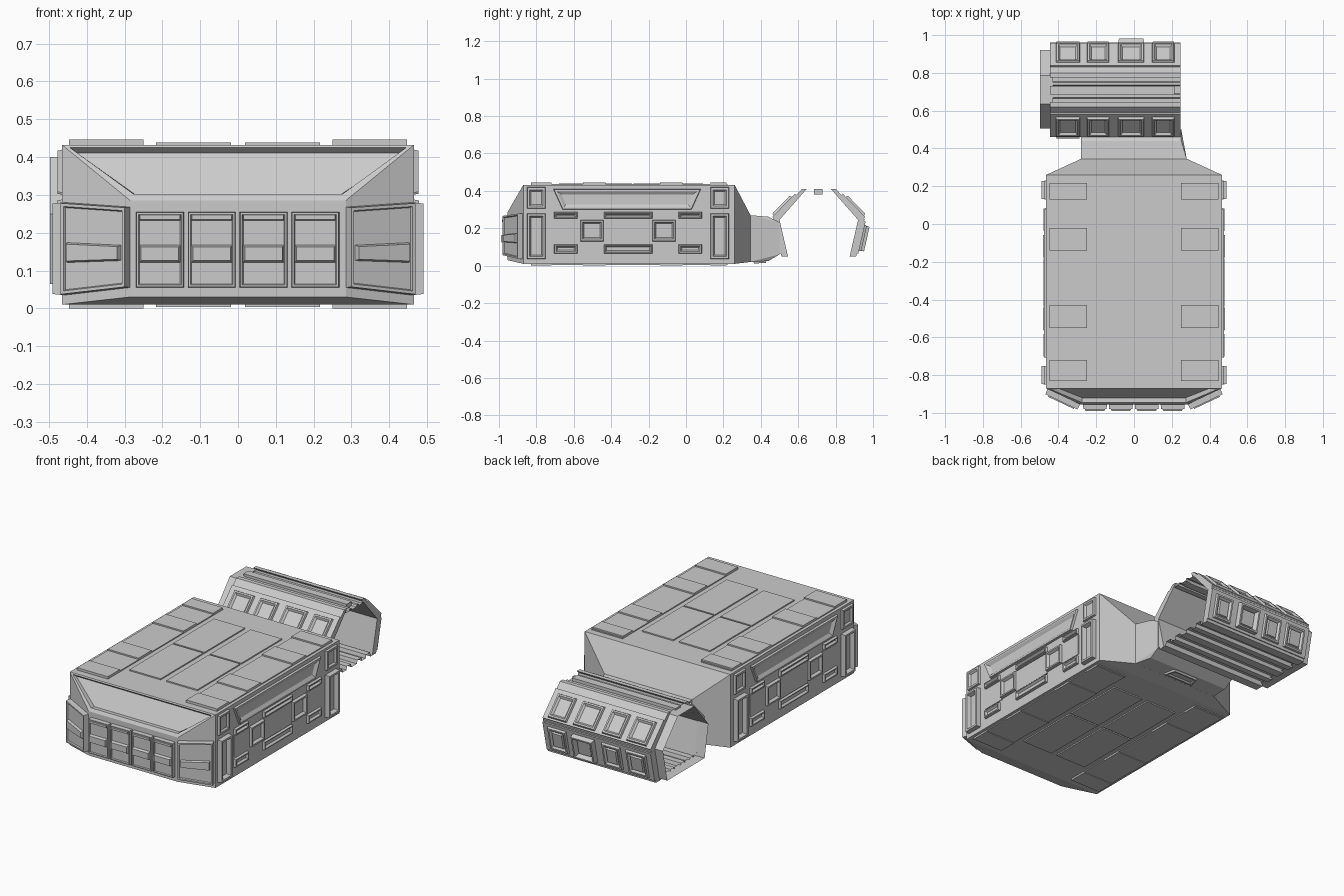
import bpy, bmesh
from mathutils import Vector as V

if "Cube" in bpy.data.objects:
    bpy.data.objects.remove(bpy.data.objects["Cube"])


def finish(name, bm):
    me = bpy.data.meshes.new(name)
    bm.to_mesh(me)
    bm.free()
    ob = bpy.data.objects.new(name, me)
    bpy.context.collection.objects.link(ob)
    return ob


def hull(pts):
    bm = bmesh.new()
    for p in pts:
        bm.verts.new(p)
    bmesh.ops.convex_hull(bm, input=bm.verts)
    bmesh.ops.dissolve_limit(bm, angle_limit=0.02, verts=bm.verts, edges=bm.edges)
    bmesh.ops.recalc_face_normals(bm, faces=bm.faces)
    return bm


def plate(bm, pts, out, steps):
    """Flat panel on a convex polygon; steps are (inset, height) rings, last one is filled."""
    pts = [V(p) for p in pts]
    n = (pts[1] - pts[0]).cross(pts[2] - pts[1]).normalized()
    if n.dot(V(out)) < 0:
        pts.reverse()
        n = -n
    k = len(pts)
    miters = []
    for i in range(k):
        a = n.cross((pts[i] - pts[i - 1]).normalized())
        b = n.cross((pts[(i + 1) % k] - pts[i]).normalized())
        miters.append((a + b) / (1 + a.dot(b)))
    rings = [[bm.verts.new(p + m * ins + n * h) for p, m in zip(pts, miters)] for ins, h in steps]
    for r, q in zip(rings, rings[1:]):
        for i in range(k):
            j = (i + 1) % k
            bm.faces.new((r[i], r[j], q[j], q[i]))
    bm.faces.new(rings[-1])


def ribbon(bm, prof, x0, x1, closed=False, caps=False):
    """Extrude a (y, z) profile along x."""
    a, b = ([bm.verts.new((x, y, z)) for y, z in prof] for x in (x0, x1))
    for i in range(len(prof) - (not closed)):
        j = (i + 1) % len(prof)
        bm.faces.new((a[i], a[j], b[j], b[i]))
    if caps:
        bm.faces.new(a)
        bm.faces.new(b[::-1])
        bmesh.ops.recalc_face_normals(bm, faces=bm.faces)


def flat(h):
    return [(0, -.002), (0, h)]


def window(h, w=.012):
    return [(0, -.002), (.003, h), (w, h), (w + .008, .003)]


# main hull with tapered back and recessed sloped front
pts = [(s * x, y, z) for s in (-1, 1) for x, y, z in (
    (.465, -.87, .432), (.465, -.87, .01), (.465, .26, .432), (.465, .26, .01),
    (.285, -.955, .285), (.285, -.955, .03), (.28, .345, .27), (.28, .345, .02))]
bm = hull(pts)
slope = [f for f in bm.faces if f.normal.y < -.2 and f.normal.z > .2]
bmesh.ops.inset_individual(bm, faces=slope, thickness=.022, depth=0)
bmesh.ops.inset_individual(bm, faces=slope, thickness=.012, depth=-.022)
finish("main_hull", bm)

# roof and belly plates
bm = bmesh.new()
for z, s in ((.432, 1), (.01, -1)):
    def deck(x0, x1, y0, y1, h):
        plate(bm, [(x0, y0, z), (x1, y0, z), (x1, y1, z), (x0, y1, z)], (0, 0, s), flat(h))
    for m in (-1, 1):
        deck(m * .25, m * .447, -.83, .222, .006)
        for y0, y1 in ((.13, .217), (-.14, -.02), (-.55, -.43), (-.83, -.72)):
            deck(m * .25, m * .447, y0, y1, .01 if s < 0 else .014)
        for y0, y1 in ((-.28, .09), (-.68, -.29)):
            deck(m * .018, m * .217, y0, y1, .007)
finish("roof_and_belly_plates", bm)

# side panels, symmetric about y = -0.31
bm = bmesh.new()
for s in (-1, 1):
    def side(y0, y1, z0, z1, steps, t=0):
        x = s * .465
        plate(bm, [(x, y0 + t, z0), (x, y1 - t, z0), (x, y1, z1), (x, y0, z1)], (s, 0, 0), steps)
    for m in (-1, 1):
        def pair(a, b, z0, z1, steps):
            side(*sorted((-.31 + m * a, -.31 + m * b)), z0, z1, steps)
        pair(.44, .54, .035, .28, window(.026, .014))
        pair(.44, .54, .305, .42, window(.012, .014))
        pair(.27, .395, .252, .288, window(.014, .008))
        pair(.13, .255, .13, .246, window(.018, .012))
        pair(.27, .395, .065, .115, window(.014, .01))
        pair(.255, .395, .125, .245, flat(.004))
    side(-.44, -.18, .252, .288, window(.014, .008))
    side(-.44, -.18, .065, .115, window(.014, .008))
    side(-.44, -.18, .12, .247, flat(.006))
    side(-.71, .08, .30, .41, [(0, -.002), (.003, .012), (.012, .012), (.028, .001)], .05)
finish("side_panels", bm)

# front grille panels and angled corner panels
bm = bmesh.new()
for i in range(4):
    x0 = -.27 + i * .137
    x1 = x0 + .127
    def front(z0, z1, steps, ins=0):
        plate(bm, [(x0 + ins, -.955, z0), (x1 - ins, -.955, z0), (x1 - ins, -.955, z1), (x0 + ins, -.955, z1)],
              (0, -1, 0), steps)
    front(.055, .255, [(0, -.002), (.002, .024), (.007, .024), (.010, .018)])
    front(.12, .168, [(0, .015), (.006, .034)], .008)
    front(.232, .25, [(0, .015), (.003, .03)], .008)
for s in (-1, 1):
    def corner(t0, t1, z0, z1, z2, z3, steps):
        a, b = V((s * .285, -.955, 0)), V((s * .465, -.87, 0))
        p, q = a.lerp(b, t0), a.lerp(b, t1)
        plate(bm, [(p.x, p.y, z0), (q.x, q.y, z1), (q.x, q.y, z2), (p.x, p.y, z3)], (s * .4, -1, 0), steps)
    corner(.0, .96, .055, .035, .28, .268, [(0, -.002), (.002, .03), (.01, .03), (.013, .022)])
    corner(.08, .88, .125, .12, .175, .168, [(0, .018), (.005, .036)])
finish("front_panels", bm)

# neck joining hull to tail drum
neck = [(x, y, z) for y, xs, zs in ((.34, (-.28, .28), (.02, .27)), (.44, (-.28, .25), (.025, .262)),
                                  (.50, (-.28, .25), (.06, .23))) for x in xs for z in zs]
bm = hull(neck)
plate(bm, [(-.11, .36, .0225), (.09, .36, .0225), (.07, .43, .024), (-.09, .43, .024)], (0, 0, -1), window(.01))
finish("neck", bm)

# tail drum: two bent walls, ribbed top and bottom, open ends
X0, X1, C = -.445, .245, .71
bm = bmesh.new()
for m in (-1, 1):
    prof = [(.09, .41), (.245, .25), (.2, .05), (.165, .05), (.21, .245), (.065, .41)]
    ribbon(bm, [(C + m * d, z) for d, z in prof], X0, X1, True, True)
finish("tail_walls", bm)

bm = bmesh.new()
half = [(.08, .41), (.075, .385), (.045, .385), (.04, .395), (.025, .395), (.02, .385)]
ribbon(bm, [(C - d, z) for d, z in half] + [(C + d, z) for d, z in half[::-1]], X0, X1)
under = [(.17, .05), (.15, .05), (.145, .075), (.11, .075), (.105, .055), (.07, .055), (.065, .075), (.03, .075), (.025, .055)]
ribbon(bm, [(C - d, z) for d, z in under] + [(C + d, z) for d, z in under[::-1]], X0, X1)
finish("tail_ribs", bm)

bm = bmesh.new()
ribbon(bm, [(.685, .38), (.73, .38), (.73, .41), (.685, .41)], X0, .215, True, True)
finish("tail_spine", bm)

bm = bmesh.new()
ribbon(bm, [(.635, .4), (.505, .25), (.54, .065), (.88, .065), (.92, .25), (.785, .4)], -.497, -.43, True)
finish("tail_end_collar", bm)

# tail windows on the upper and lower walls
bm = bmesh.new()
for m in (-1, 1):
    up = (V((0, C + m * .09, .41)), V((0, C + m * .245, .25)))
    low = (V((0, C + m * .245, .25)), V((0, C + m * .2, .05)))
    def wall(w, x0, x1, t0, t1, steps):
        a, b = w[0].lerp(w[1], t0), w[0].lerp(w[1], t1)
        plate(bm, [(x0, a.y, a.z), (x1, a.y, a.z), (x1, b.y, b.z), (x0, b.y, b.z)], (0, m, 0), steps)
    wall(up, X0, X1, .2, .98, flat(.01))
    wall(low, X0, X1, .06, .92, flat(.008))
    for x, w in ((-.35, .065), (-.19, .06), (-.015, .07), (.155, .06)):
        steps = [(0, .006), (.005, .022), (.014, .022), (.024, .011)]
        wall(up, x - w, x + w, .3, .94, steps)
        h = .035 if x == -.015 else .02
        wall(low, x - w, x + w, .15, .85, [(0, .006), (.005, h), (.014, h), (.026, .009), (.03, .018)])
finish("tail_windows", bm)
